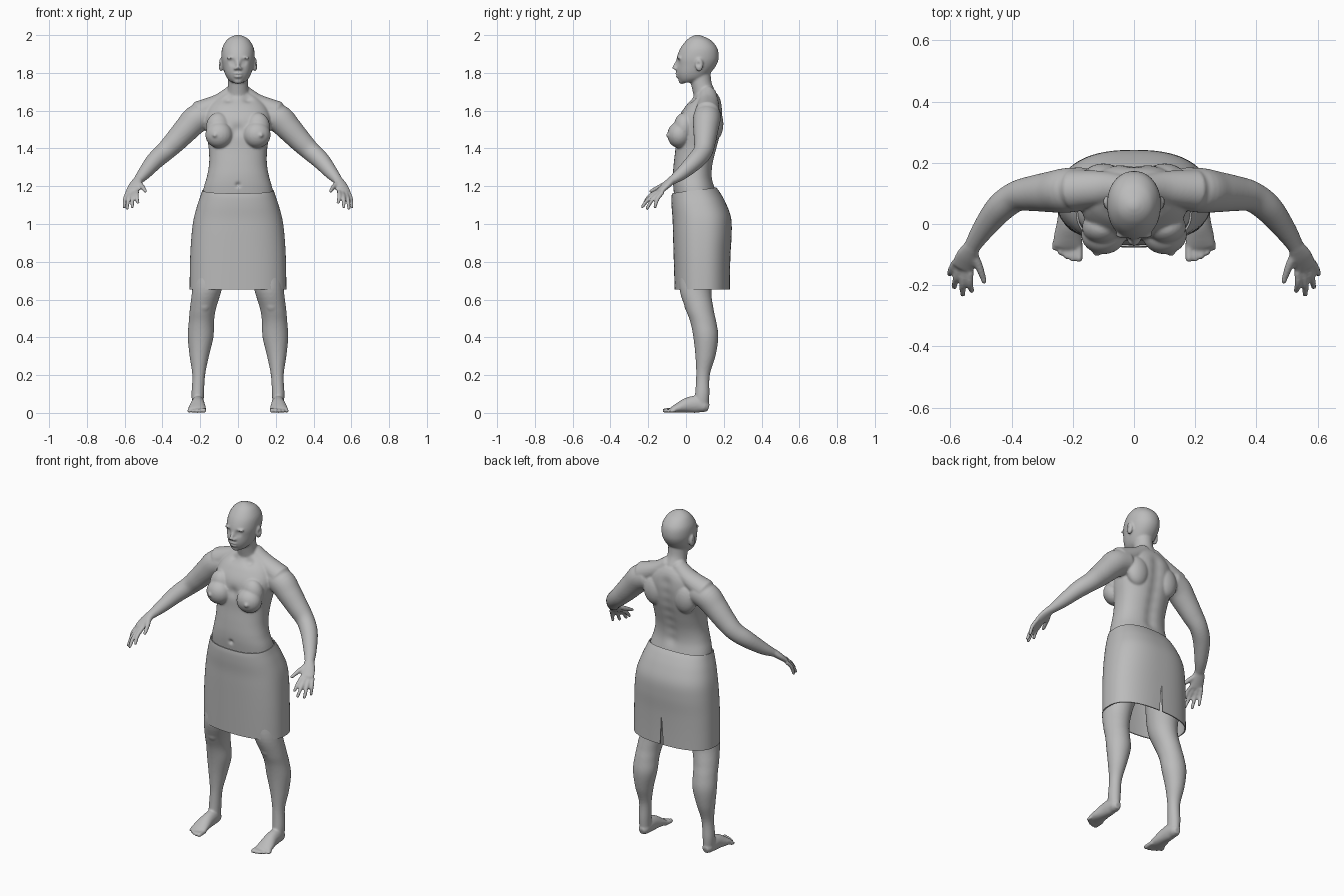
import bpy, bmesh, math
from mathutils import Vector, Matrix

cube = bpy.data.objects.get("Cube")
if cube:
    bpy.data.objects.remove(cube, do_unlink=True)

grey = bpy.data.materials.new("plain_grey")
grey.use_nodes = True
colour = (0.5, 0.5, 0.5, 1)
grey.diffuse_color = colour
grey.node_tree.nodes["Principled BSDF"].inputs["Base Color"].default_value = colour

X, Y, Z = Vector((1, 0, 0)), Vector((0, 1, 0)), Vector((0, 0, 1))


# ---------- helpers ----------
def spline(rows, steps=5):
    """Smoothly interpolate stations of numbers."""
    out = []
    for i in range(len(rows) - 1):
        a, b, c, d = (rows[max(0, min(len(rows) - 1, i + k))] for k in (-1, 0, 1, 2))
        for s in range(steps):
            t = s / steps
            out.append(tuple(q + 0.5 * t * (r - p + t * (2 * p - 5 * q + 4 * r - w + t * (3 * (q - r) + w - p)))
                             for p, q, r, w in zip(a, b, c, d)))
    out.append(tuple(rows[-1]))
    return out


def oval(angle, a, b, power):
    c, s = math.cos(angle), math.sin(angle)
    e = 2 / power
    return a * math.copysign(abs(c) ** e, c), b * math.copysign(abs(s) ** e, s)


def bridge(bm, rings, closed=True):
    n = len(rings[0])
    for lower, upper in zip(rings, rings[1:]):
        for k in range(n if closed else n - 1):
            j = (k + 1) % n
            bm.faces.new((lower[k], lower[j], upper[j], upper[k]))


def tube(bm, rows, level=False, power=2, both=True, seg=32):
    """Loft ovals (x, y, z, width, depth); level keeps every ring horizontal."""
    path = spline(rows)
    for side in ((1, -1) if both else (1,)):
        pts = [Vector((p[0] * side, p[1], p[2])) for p in path]
        stations = []
        for i, p in enumerate(path):
            t = (pts[min(i + 1, len(pts) - 1)] - pts[max(i - 1, 0)]).normalized()
            u = X if level else t.cross(Z).normalized()
            v = Y if level else u.cross(t)
            stations.append((pts[i], u, v, p[3], p[4]))
            if not level and i in (0, len(path) - 1):    # rounded ends
                way = -1 if i == 0 else 1
                tip = (pts[i] + t * way * min(p[3], p[4]) * 0.7, u, v, p[3] * 0.6, p[4] * 0.6)
                stations.insert(0 if i == 0 else len(stations), tip)
        rings = []
        for c, u, v, a, b in stations:
            ring = [oval(2 * math.pi * k / seg, a, b, power) for k in range(seg)]
            rings.append([bm.verts.new(c + u * x + v * y) for x, y in ring])
        bridge(bm, rings)
        bm.faces.new(rings[0])
        bm.faces.new(rings[-1])


def column(bm, rows, power=2):
    """Central loft from (height, half width, front, back)."""
    tube(bm, [(0, (f + b) / 2, z, w, (b - f) / 2) for z, w, f, b in rows], True, power, False, 48)


def blob(bm, centre, size):
    for side in ((1, -1) if centre[0] else (1,)):
        place = Matrix.Translation((centre[0] * side, centre[1], centre[2]))
        bmesh.ops.create_uvsphere(bm, u_segments=24, v_segments=16, radius=1,
                                  matrix=place @ Matrix.Diagonal((*size, 1)))


def finish(bm, name):
    bmesh.ops.recalc_face_normals(bm, faces=bm.faces)
    mesh = bpy.data.meshes.new(name)
    bm.to_mesh(mesh)
    bm.free()
    mesh.materials.append(grey)
    obj = bpy.data.objects.new(name, mesh)
    bpy.context.collection.objects.link(obj)
    bpy.ops.object.select_all(action='DESELECT')
    obj.select_set(True)
    bpy.context.view_layer.objects.active = obj
    return obj


# ---------- body ----------
bm = bmesh.new()
# torso
column(bm, [(.95, .2, -.03, .2), (1.06, .2, -.05, .19), (1.18, .184, -.066, .155),
            (1.25, .165, -.07, .14), (1.32, .153, -.065, .145), (1.4, .155, -.056, .165),
            (1.48, .168, -.052, .185), (1.56, .175, -.04, .195), (1.62, .155, -.005, .193),
            (1.66, .12, .03, .182), (1.69, .075, .048, .165)], 2.3)
# neck and head
column(bm, [(1.62, .085, .05, .18), (1.69, .06, .038, .16), (1.75, .053, .024, .135), (1.82, .055, .01, .13)])
column(bm, [(1.75, .035, -.03, .05), (1.77, .056, -.042, .1), (1.8, .071, -.05, .13), (1.84, .082, -.05, .16),
            (1.88, .088, -.049, .173), (1.93, .084, -.03, .166), (1.97, .063, .0, .135),
            (1.99, .038, .025, .1), (2.001, .01, .05, .07)], 2.1)
# face
blob(bm, (0, -.02, 1.758), (.026, .02, .017))
tube(bm, [(0, -.043, 1.868, .008, .008), (0, -.064, 1.826, .011, .01)], both=False)
blob(bm, (.013, -.055, 1.823), (.009, .011, .008))
blob(bm, (0, -.045, 1.796), (.026, .013, .007))
blob(bm, (0, -.043, 1.781), (.022, .013, .008))
blob(bm, (.034, -.036, 1.879), (.027, .013, .008))
# ears
blob(bm, (.09, .07, 1.843), (.013, .021, .036))
# trapezius, shoulder blades, bust
tube(bm, [(.03, .115, 1.69, .045, .045), (.1, .118, 1.642, .055, .047), (.2, .112, 1.588, .066, .066)])
blob(bm, (.1, .148, 1.53), (.07, .05, .09))
blob(bm, (.1, -.035, 1.472), (.073, .064, .07))
blob(bm, (.105, -.01, 1.51), (.065, .055, .08))
blob(bm, (.122, -.094, 1.47), (.012, .012, .012))
# arms
tube(bm, [(.16, .115, 1.575, .07, .07), (.22, .11, 1.555, .073, .075), (.27, .105, 1.505, .067, .068),
          (.33, .1, 1.44, .058, .06), (.385, .09, 1.385, .05, .052), (.44, .05, 1.335, .047, .047),
          (.495, -.02, 1.27, .036, .035), (.53, -.075, 1.23, .026, .022)])
# palms, thumbs and fingers
tube(bm, [(.53, -.075, 1.232, .027, .021), (.545, -.105, 1.205, .036, .019), (.56, -.14, 1.172, .038, .014)])
tube(bm, [(.53, -.09, 1.22, .016, .015), (.506, -.14, 1.196, .013, .013), (.489, -.19, 1.172, .009, .009)])
tips = [(.53, -.22, 1.112), (.56, -.232, 1.09), (.587, -.207, 1.081), (.603, -.165, 1.088)]
for k, tip in enumerate(tips):
    base = Vector((.56, -.14, 1.168)) + Vector((.026, .015, -.003)) * (k - 1.5) / 1.5
    middle = (base + Vector(tip)) / 2 + Vector((.004, -.006, .006))
    tube(bm, [(*base, .011, .011), (*middle, .011, .011), (*tip, .009, .009)], seg=16)
# legs and kneecaps
tube(bm, [(.13, .08, 1.0, .09, .1), (.145, .07, .8, .09, .1), (.163, .05, .66, .079, .085),
          (.186, .072, .55, .069, .074), (.194, .092, .48, .067, .069), (.198, .105, .4, .068, .066),
          (.205, .103, .3, .051, .053), (.208, .09, .2, .034, .036), (.213, .086, .1, .033, .038),
          (.212, .08, .04, .03, .04)], True)
blob(bm, (.18, .012, .58), (.035, .022, .045))
# feet and toes
tube(bm, [(.212, .1, .034, .03, .032), (.212, .06, .045, .034, .045), (.213, .01, .041, .038, .041),
          (.216, -.04, .027, .046, .027), (.217, -.072, .017, .049, .016)])
for k in range(5):
    r = .0125 - .001 * k
    x = .18 + .02 * k
    tube(bm, [(x, -.06, r + .003, r, r), (x, -.116 + .0022 * k * k, r, r, r)], seg=16)

body = finish(bm, "body")
fuse = body.modifiers.new("fuse", 'REMESH')
fuse.mode = 'VOXEL'
fuse.voxel_size = .006
fuse.use_smooth_shade = True
soften = body.modifiers.new("soften", 'SMOOTH')
soften.factor = .5
soften.iterations = 4
for name in ("fuse", "soften"):
    bpy.ops.object.modifier_apply(modifier=name)


# sculpted hollows and swellings: (centre, radius, push)
dents = [((.034, -.046, 1.858), .016, (0, .012, 0)), ((.034, -.036, 1.857), .009, (0, -.006, 0)),
         ((.104, .064, 1.846), .012, (-.008, 0, 0)), ((0, -.07, 1.207), .012, (0, .012, 0)),
         ((0, -.05, 1.5), .03, (0, .01, 0)), ((.05, .04, 1.66), .025, (0, .008, -.008))]
dents += [((0, .14 + .16 * (z - 1.25), z), .035, (0, -.009, 0)) for z in (1.25, 1.31, 1.37, 1.43, 1.49, 1.55, 1.61)]
dents += [((.009 * k, -.056, 1.788), .005, (0, .005, 0)) for k in range(3)]
for centre, radius, push in dents:
    for side in ((1, -1) if centre[0] else (1,)):
        c = Vector((centre[0] * side, centre[1], centre[2]))
        p = Vector((push[0] * side, push[1], push[2]))
        for v in body.data.vertices:
            if abs(v.co.z - c.z) < 2.5 * radius:
                d = (v.co - c).length / radius
                if d < 2.5:
                    v.co += p * math.exp(-d * d)
bpy.ops.object.shade_smooth()

# ---------- skirt with a slit at the back hem ----------
bm = bmesh.new()
profile = [(1.178, .189, -.074, .16), (1.15, .198, -.077, .182), (1.1, .215, -.076, .211), (1.03, .234, -.071, .238),
           (.95, .245, -.069, .242), (.85, .252, -.066, .236), (.75, .255, -.063, .233), (.652, .256, -.06, .232)]
rings = []
count = 96
for z, w, front, back in spline(profile):
    gap = .02 * max(0, (.82 - z) / .17)
    tilt = .016 * max(0, (z - .95) / .23)
    ring = []
    for k in range(count + 1):
        angle = math.pi / 2 + gap + (2 * math.pi - 2 * gap) * k / count
        x, y = oval(angle, w, (back - front) / 2, 2.45)
        ring.append(bm.verts.new((x, (front + back) / 2 + y, z + tilt * math.sin(angle))))
    rings.append(ring)
bridge(bm, rings, closed=False)
bmesh.ops.remove_doubles(bm, verts=bm.verts, dist=.0001)
skirt = finish(bm, "skirt")
cloth = skirt.modifiers.new("cloth", 'SOLIDIFY')
cloth.thickness = .006
cloth.offset = -1
bpy.ops.object.modifier_apply(modifier="cloth")
bpy.ops.object.shade_smooth_by_angle(angle=math.radians(40))
